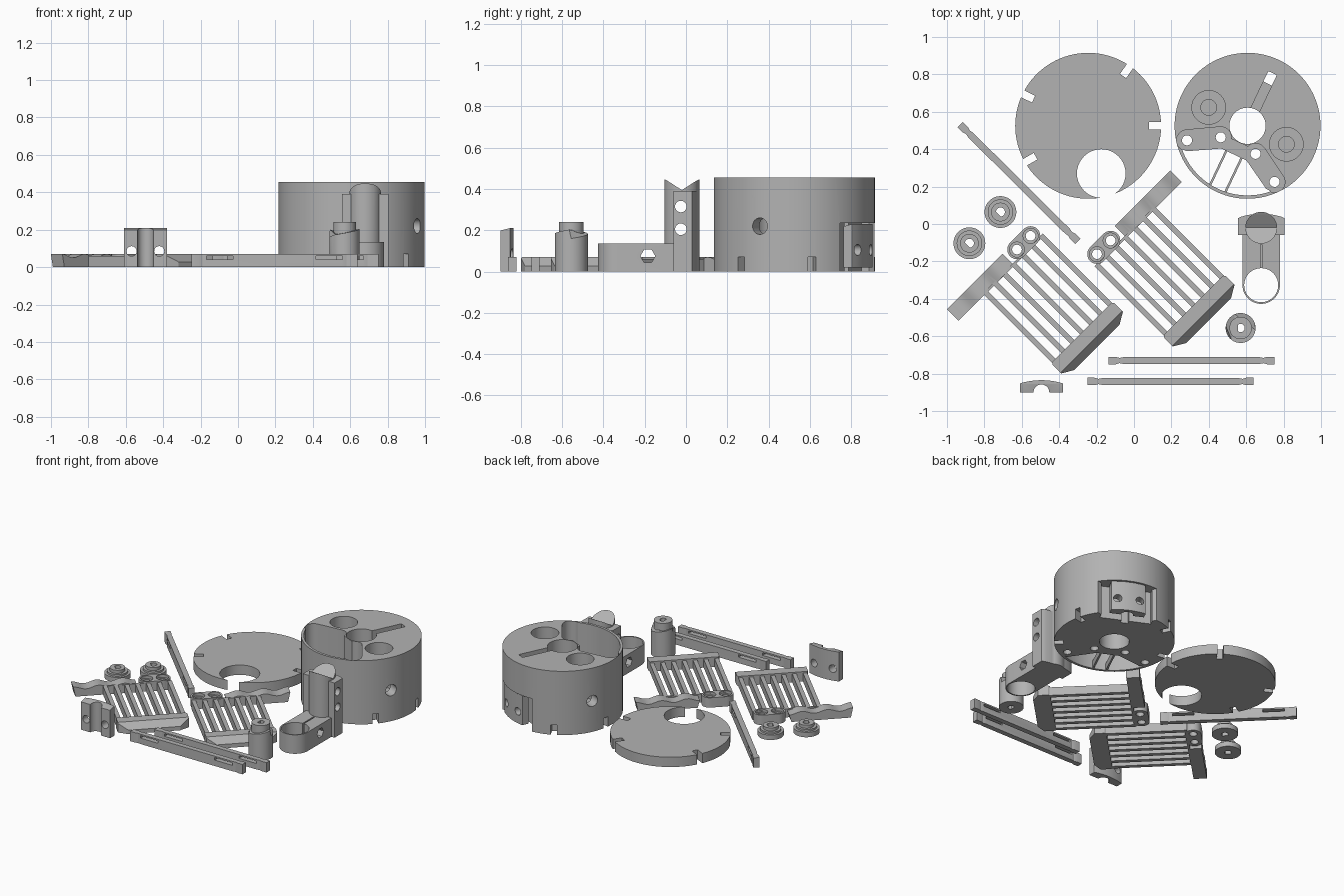
import bpy, bmesh, math
from mathutils import Matrix, Vector

if "Cube" in bpy.data.objects:
    bpy.data.objects.remove(bpy.data.objects["Cube"])

grey = bpy.data.materials.new("plain grey")
grey.diffuse_color = (0.45, 0.45, 0.45, 1)
grey.use_nodes = True
grey.node_tree.nodes["Principled BSDF"].inputs["Base Color"].default_value = grey.diffuse_color


def prism(name, pts, z0, z1, axis='z'):
    """Extrude a 2D outline. axis z: (x,y), axis x: (y,z), axis y: (x,z)."""
    put = {'z': lambda a, b, c: (a, b, c), 'x': lambda a, b, c: (c, a, b),
           'y': lambda a, b, c: (a, c, b)}[axis]
    bm = bmesh.new()
    lo = [bm.verts.new(put(a, b, z0)) for a, b in pts]
    hi = [bm.verts.new(put(a, b, z1)) for a, b in pts]
    bm.faces.new(lo)
    bm.faces.new(hi)
    for i in range(len(pts)):
        j = (i + 1) % len(pts)
        bm.faces.new((lo[i], lo[j], hi[j], hi[i]))
    bmesh.ops.recalc_face_normals(bm, faces=bm.faces)
    me = bpy.data.meshes.new(name)
    bm.to_mesh(me)
    bm.free()
    ob = bpy.data.objects.new(name, me)
    me.materials.append(grey)
    bpy.context.collection.objects.link(ob)
    return ob


def box(name, x0, x1, y0, y1, z0, z1):
    return prism(name, [(x0, y0), (x1, y0), (x1, y1), (x0, y1)], z0, z1)


def arc(cx, cy, r, a0=0, a1=360, n=48):
    full = abs(a1 - a0) == 360
    k = n if full else n + 1
    return [(cx + r * math.cos(math.radians(a0 + (a1 - a0) * i / n)),
             cy + r * math.sin(math.radians(a0 + (a1 - a0) * i / n))) for i in range(k)]


def cyl(name, a, b, r, z0, z1, axis='z', n=40):
    return prism(name, arc(a, b, r, n=n), z0, z1, axis)


def capsule(p, q, r):
    a = math.degrees(math.atan2(q[1] - p[1], q[0] - p[0]))
    return arc(*p, r, a + 90, a + 270, 12) + arc(*q, r, a - 90, a + 90, 12)


def combine(ob, others, op='DIFFERENCE'):
    """Apply booleans and drop the helpers."""
    for o in others:
        m = ob.modifiers.new("b", 'BOOLEAN')
        m.operation, m.object, m.solver = op, o, 'EXACT'
        bpy.context.view_layer.objects.active = ob
        bpy.ops.object.modifier_apply(modifier=m.name)
        bpy.data.objects.remove(o)
    return ob


def place(ob, x, y, deg=0):
    ob.data.transform(Matrix.Translation((x, y, 0)) @ Matrix.Rotation(math.radians(deg), 4, 'Z'))
    return ob


def spin(ob, deg):
    return place(ob, 0, 0, deg)


# base disk with edge notches and an off-centre hole
disk = cyl("base_disk", 0, 0, 0.39, 0, 0.07, n=96)
combine(disk, [cyl("c", 0.07, -0.255, 0.13, -1, 1)] +
        [spin(box("c", 0.325, 0.5, -0.02, 0.02, -1, 1), a) for a in (0, 55, 154, 210)])
place(disk, -0.245, 0.525)

# drum body, built with its rear window on +y
drum = cyl("drum_body", 0, 0, 0.39, 0, 0.455, n=96)
R = 0.372
cuts = [cyl("c", 0, 0, 0.097, -1, 1)]
hole_in, hole_out = (0.103, -0.117), (0.259, -0.209)
for s in (-1, 1):
    p, q = (s * hole_in[0], hole_in[1]), (s * hole_out[0], hole_out[1])
    cuts += [prism("c", capsule(p, q, 0.056), 0.1, 1)]
    cuts += [cyl("c", *h, 0.027, -1, 1, n=24) for h in (p, q)]
    cuts += [cyl("c", s * 0.23, 0, 0.09, 0.14, 1), cyl("c", s * 0.23, 0, 0.042, 0.06, 1),
             cyl("c", 0, 0.22, 0.04, s * 0.2, s * 0.5, 'x', 24)]
    cuts += [spin(box("c", 0.33, 0.5, -0.02, 0.02, -1, 0.07), a if s > 0 else 180 - a)
             for a in (-16, 38)]
# open front sector between the two arms
cuts.append(prism("c", [(-0.075, -0.17), (0.075, -0.17), (0.235, -0.262)] +
                  arc(0, 0, R, -45, -135, 32) + [(-0.235, -0.262)], -1, 1))
cuts.append(prism("c", [(-0.1, -0.1), (0.1, -0.1), (0.25, -0.21)] +
                  arc(0, 0, R, -44, -136, 32) + [(-0.25, -0.21)], 0.1, 1))
# top groove, its end slot and the rear window
cuts += [box("c", -0.025, 0.025, 0.09, 0.31, 0.36, 1),
         box("c", -0.025, 0.025, 0.25, 0.312, -1, 1),
         prism("c", [(-0.17, 0.28), (0.17, 0.28), (0.17, 0.32), (0.2, 0.34), (0.2, 0.5),
                     (-0.2, 0.5), (-0.2, 0.34), (-0.17, 0.32)], -1, 0.235)]
combine(drum, cuts)
place(drum, 0.607, 0.525, -25.4)

# thin ribs across the open sector
for i, x in enumerate((-0.045, 0.045)):
    rib = box(f"drum_rib_{i}", x - 0.006, x + 0.006, -0.37, -0.16, 0, 0.05)
    place(rib, 0.607, 0.525, -25.4)


def clip(name):
    """Curved clip with a half-round channel and two screw holes, rear at y = 0."""
    pts = ([(-0.115, -0.065)] + arc(0, -0.065, 0.042, 180, 0, 16) + [(0.115, -0.065), (0.115, -0.018)] +
           arc(0, -0.39, 0.39, 73, 107, 16) + [(-0.115, -0.018)])
    ob = prism(name, pts, 0, 0.21)
    return combine(ob, [cyl("c", s * 0.074, 0.085, 0.027, -1, 1, 'y', 24) for s in (-1, 1)] +
                   [prism("c", [(-0.2, 0.165), (0, 0.215), (0, 0.4), (-0.2, 0.4)], -1, 1, 'x')])


place(clip("loose_clip"), -0.495, -0.835)
window = clip("window_clip")
place(window, 0, 0.383)
window.data.transform(Matrix.Translation((0, 0, 0.02)))
place(window, 0.607, 0.525, -25.4)


def rack(name, u0, v0, s):
    """Slatted rack: u runs along the slats, v across, s mirrors v."""
    def outline(pts):
        return [(u, s * v) for u, v in pts]

    foot = prism(name, outline([(0.213, -0.225), (0.213, 0.225), (0.225, 0.233), (0.29, 0.233),
                                (0.327, 0.17), (0.327, -0.17), (0.29, -0.233), (0.225, -0.233)]), 0, 0.07)
    slope = prism("c", [(0.28, 0.075), (0.335, 0.02), (0.4, 0.02), (0.4, 0.075)], -1, 1, 'y')
    combine(foot, [slope])
    # wavy grip rail
    n = 24
    wave = [(-0.423 + 0.42 * i / n, 0.06 + 0.01 * math.cos(5 * math.pi * i / n)) for i in range(n + 1)]
    side = [(s * v, z) for v, z in [(-0.408, 0), (-0.018, 0)] + wave[::-1]]
    grip = prism("grip", side, -0.385, -0.298, 'x')
    block = prism("block", outline(capsule((-0.346, 0.068), (-0.346, 0.171), 0.052)), 0, 0.07)
    combine(block, [cyl("c", -0.346, s * v, r, z, 1, n=24)
                    for v in (0.068, 0.171) for r, z in ((0.04, 0.05), (0.026, -1))])
    slats = []
    for i in range(7):
        v = s * (-0.213 + 0.0708 * i)
        slats.append(box("slat", -0.31, 0.22, v - 0.014, v + 0.014, 0, 0.06))
    link = box("link", -0.31, -0.296, -0.22, 0.225, 0, 0.06)
    for o in [grip, block, link] + slats:
        combine(foot, [o], 'UNION')
    r = math.sqrt(0.5)
    place(foot, (u0 + v0) * r, (v0 - u0) * r, -45)


rack("rack_left", 0, -0.607, 1)
rack("rack_right", 0.32, -0.083, -1)


def rod(name, x, y, deg):
    """Flat bar with necked ends and two long slots."""
    half = [(-0.443, 0.02), (-0.405, 0.02), (-0.385, 0.014), (-0.365, 0.018)]
    top = half + [(-x_, y_) for x_, y_ in half[::-1]]
    ob = prism(name, top + [(a, -b) for a, b in top[::-1]], 0, 0.07)
    combine(ob, [box("c", c - 0.07, c + 0.07, -1, 1, 0.042, 0.06) for c in (-0.293, 0.293)])
    place(ob, x, y, deg)


rod("rod_front", 0.195, -0.842, 0)
rod("rod_middle", 0.307, -0.73, 0)
rod("rod_diagonal", -0.615, 0.219, -44.8)

# two small flanged wheels
for i, (x, y) in enumerate(((-0.714, 0.064), (-0.88, -0.103))):
    wheel = cyl("wheel_%d" % i, 0, 0, 0.085, 0, 0.035)
    combine(wheel, [cyl("rim", 0, 0, 0.068, 0.02, 0.048), cyl("hub", 0, 0, 0.05, 0.02, 0.07)], 'UNION')
    combine(wheel, [prism("c", arc(0, 0, 0.024, -130, 130, 20), -1, 1)])
    place(wheel, x, y, 45)

# post with a stepped ramp collar: ramp height follows the angle
post = cyl("ramp_post", 0, 0, 0.08, 0, 0.16, n=48)
for v in post.data.vertices:
    if v.co.z > 0.1:
        a = math.degrees(math.atan2(v.co.y, v.co.x)) % 180
        v.co.z = 0.16 + 0.045 * a / 180
combine(post, [cyl("pin", 0, 0, 0.06, 0.05, 0.24)], 'UNION')
combine(post, [prism("c", arc(0, 0, 0.022, -130, 130, 20), -1, 1)])
place(post, 0.57, -0.556)

# clamp: upright tower with V-topped column, and a ring arm
clamp = prism("clamp", [(-0.125, -0.06), (0.125, -0.06), (0.125, 0.03)] +
              arc(0, -0.31, 0.365, 72, 108, 12) + [(-0.125, 0.03)], 0, 0.39)
column = cyl("column", 0, -0.02, 0.085, 0, 0.46)
combine(column, [prism("c", [(-0.12, 0.455), (-0.09, 0.44), (-0.02, 0.395), (0.05, 0.44), (0.08, 0.455),
                             (0.08, 0.6), (-0.12, 0.6)], -1, 1, 'x')])
arm = prism("arm", [(-0.1, -0.05), (-0.1, -0.327)] + arc(0, -0.327, 0.1, 180, 360, 32)[1:] +
            [(0.1, -0.05)], 0, 0.135)
combine(clamp, [column, arm], 'UNION')
combine(clamp, [cyl("c", 0, -0.327, 0.091, -1, 1),
                box("c", -0.005, 0.005, -0.3, -0.11, 0.01, 0.3),
                cyl("c", -0.185, 0.075, 0.036, -1, 1, 'x', 6)] +
        [cyl("c", -0.025, z, 0.028, -1, 1, 'x', 24) for z in (0.205, 0.315)])
place(clamp, 0.68, 0)

# smooth round walls, keep edges crisp
bpy.ops.object.select_all(action='DESELECT')
for ob in bpy.context.collection.objects:
    ob.select_set(True)
    bpy.context.view_layer.objects.active = ob
bpy.ops.object.shade_smooth_by_angle(angle=math.radians(25))
